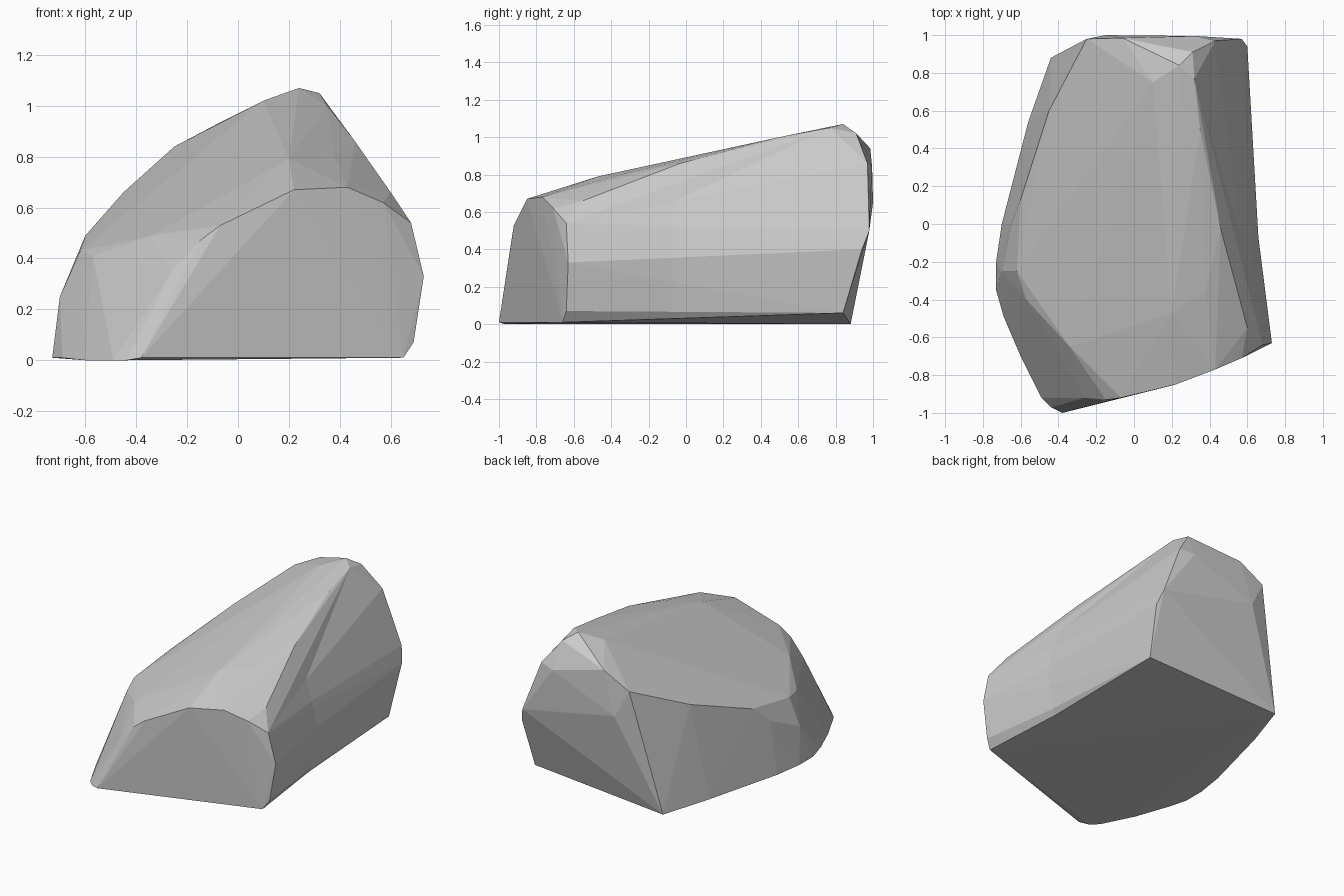
import bpy, bmesh

# Rock outlines, one short loop per natural edge of the boulder
base = [(-0.44, 0.88, 0), (-0.56, 0.54, 0.01), (-0.7, 0.0, 0.01), (-0.73, -0.2, 0.01),
        (-0.73, -0.35, 0.01), (-0.69, -0.49, 0.01), (-0.6, -0.7, 0), (-0.49, -0.92, 0),
        (-0.44, -0.97, 0), (-0.38, -1.0, 0.01), (0.65, -0.66, 0.01), (0.57, 0.84, 0.06)]
front_rim = [(0.69, -0.64, 0.07), (0.73, -0.63, 0.33), (0.68, -0.64, 0.54), (0.57, -0.71, 0.62),
             (0.43, -0.77, 0.68), (0.22, -0.85, 0.67), (-0.07, -0.92, 0.53), (-0.15, -0.93, 0.47),
             (-0.26, -0.92, 0.35)]
ridge = [(0.6, -0.55, 0.66), (0.38, -0.35, 0.8), (0.46, -0.03, 0.86), (0.35, 0.5, 1.0),
         (0.32, 0.77, 1.05), (0.24, 0.84, 1.07)]
crown = [(0.2, -0.47, 0.79), (0.27, 0.0, 0.89), (0.1, 0.75, 1.02)]
left_shoulder = [(-0.34, -0.65, 0.49), (-0.57, -0.4, 0.41), (-0.62, -0.25, 0.43), (-0.7, -0.25, 0.25),
                 (-0.65, 0.0, 0.37), (-0.6, 0.13, 0.49), (-0.45, 0.6, 0.66), (-0.25, 0.98, 0.84)]
back_rim = [(-0.06, 0.985, 0.94), (0.31, 0.91, 1.02), (0.43, 0.97, 0.86), (0.33, 0.995, 0.84),
            (-0.15, 1.0, 0.65), (0.57, 0.98, 0.5), (0.6, 0.94, 0.4)]

# Wrap the outlines in one faceted skin
bm = bmesh.new()
for loop in (base, front_rim, ridge, crown, left_shoulder, back_rim):
    for co in loop:
        bm.verts.new(co)
hull = bmesh.ops.convex_hull(bm, input=bm.verts)
inside = [g for g in set(hull["geom_interior"] + hull["geom_unused"])
          if isinstance(g, bmesh.types.BMVert)]
bmesh.ops.delete(bm, geom=inside, context='VERTS')

# Crease the right flank and press it slightly inward
right_faces = [f for f in bm.faces if f.calc_center_median().x > 0.45]
geom = right_faces + list({e for f in right_faces for e in f.edges}) \
    + list({v for f in right_faces for v in f.verts})
cut = bmesh.ops.bisect_plane(bm, geom=geom, plane_co=(0, -0.07, 0), plane_no=(0, 1, 0))
for v in cut["geom_cut"]:
    if isinstance(v, bmesh.types.BMVert) and v.co.x > 0.5 and v.co.z < 0.7:
        v.co.x -= 0.025
bmesh.ops.triangulate(bm, faces=bm.faces)
bmesh.ops.recalc_face_normals(bm, faces=bm.faces)

mesh = bpy.data.meshes.new("rock")
bm.to_mesh(mesh)
bm.free()
rock = bpy.data.objects.new("rock", mesh)
bpy.context.collection.objects.link(rock)
